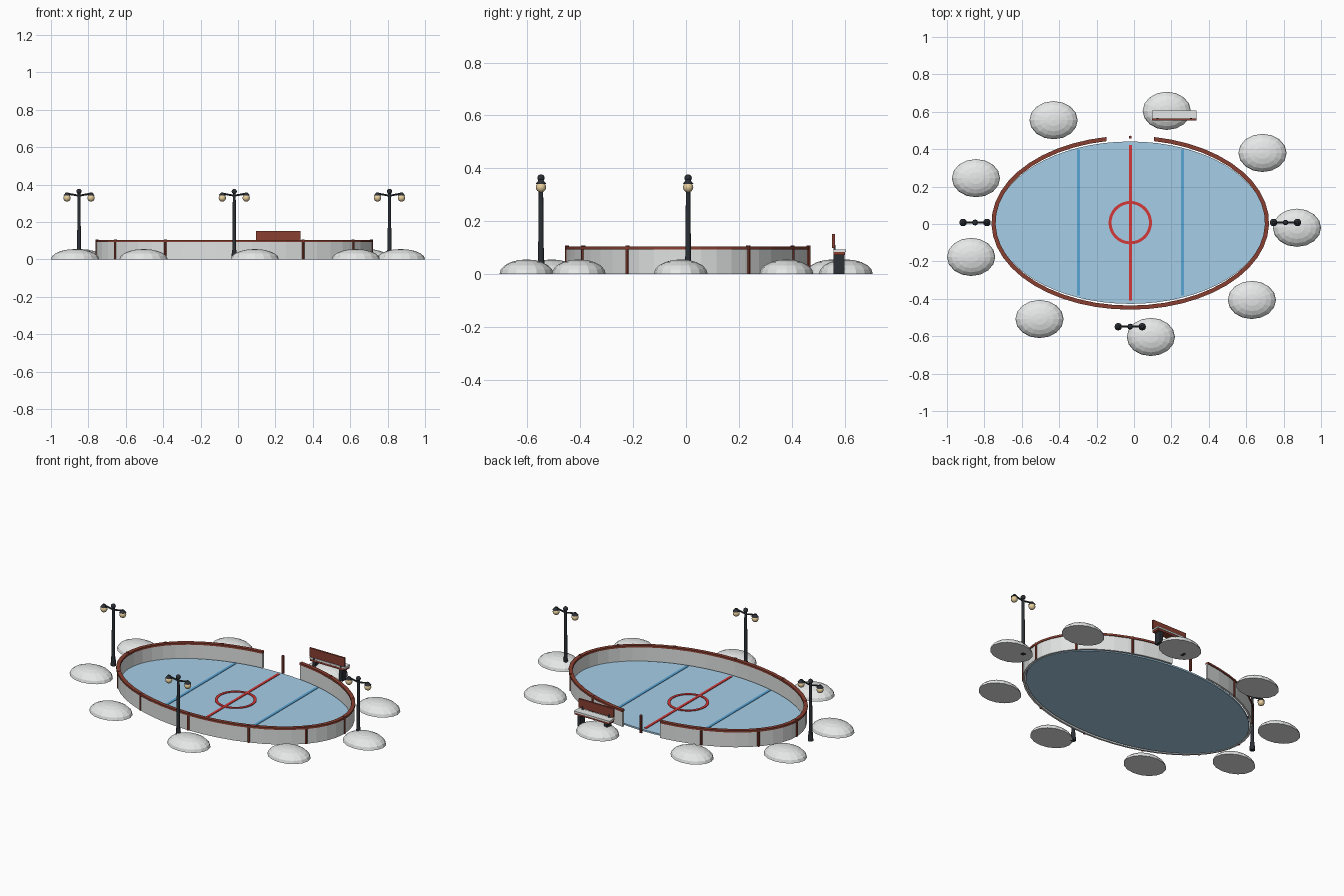
import bpy, bmesh, math
from mathutils import Vector, Matrix

cube = bpy.data.objects.get("Cube")
if cube:
    bpy.data.objects.remove(cube, do_unlink=True)

CX, CY = -0.02, 0.007          # rink centre
WALL_A, WALL_B = 0.731, 0.454  # wall ellipse
ICE_A, ICE_B = 0.722, 0.434


def material(name, r, g, b):
    m = bpy.data.materials.new(name)
    m.use_nodes = True
    m.diffuse_color = (r, g, b, 1)
    m.node_tree.nodes["Principled BSDF"].inputs["Base Color"].default_value = (r, g, b, 1)
    return m


ICE = material("ice blue", 0.42, 0.68, 0.88)
SNOW = material("snow white", 0.87, 0.88, 0.88)
BOARD = material("board grey", 0.74, 0.76, 0.75)
WOOD = material("red brown wood", 0.25, 0.05, 0.03)
RED = material("line red", 0.66, 0.04, 0.04)
BLUE = material("line blue", 0.1, 0.38, 0.68)
IRON = material("dark iron", 0.025, 0.03, 0.037)
GLOW = material("lantern cream", 0.85, 0.66, 0.36)


def finish(name, bm, mat, smooth=False):
    bmesh.ops.recalc_face_normals(bm, faces=bm.faces)
    mesh = bpy.data.meshes.new(name)
    bm.to_mesh(mesh)
    bm.free()
    mesh.materials.append(mat)
    ob = bpy.data.objects.new(name, mesh)
    bpy.context.collection.objects.link(ob)
    if smooth:
        bpy.ops.object.select_all(action='DESELECT')
        ob.select_set(True)
        bpy.context.view_layer.objects.active = ob
        bpy.ops.object.shade_smooth_by_angle(angle=math.radians(40))
    return ob


def box(name, center, size, mat):
    bm = bmesh.new()
    bmesh.ops.create_cube(bm, size=1, matrix=Matrix.Translation(center) @ Matrix.Diagonal((*size, 1)))
    return finish(name, bm, mat)


def rod(name, start, end, r1, r2, mat, sides=10):
    a, b = Vector(start), Vector(end)
    turn = (b - a).to_track_quat('Z', 'Y').to_matrix().to_4x4()
    bm = bmesh.new()
    bmesh.ops.create_cone(bm, cap_ends=True, segments=sides, radius1=r1, radius2=r2,
                          depth=(b - a).length, matrix=Matrix.Translation((a + b) / 2) @ turn)
    return finish(name, bm, mat, True)


def ball(name, center, radius, mat):
    bm = bmesh.new()
    bmesh.ops.create_uvsphere(bm, u_segments=12, v_segments=8, radius=radius,
                              matrix=Matrix.Translation(center))
    return finish(name, bm, mat, True)


def band(name, a, b, start, stop, n, half, z0, z1, mat):
    """Rectangular section swept along an elliptical arc, given in degrees."""
    closed = stop - start >= 360
    bm = bmesh.new()
    rows = []
    for i in range(n if closed else n + 1):
        t = math.radians(start + (stop - start) * i / n)
        p = Vector((CX + a * math.cos(t), CY + b * math.sin(t), 0))
        out = Vector((b * math.cos(t), a * math.sin(t), 0)).normalized() * half
        rows.append([bm.verts.new((q.x, q.y, z)) for q, z in
                     ((p - out, z0), (p + out, z0), (p + out, z1), (p - out, z1))])
    for i in range(n):
        r, s = rows[i], rows[(i + 1) % len(rows)]
        for k in range(4):
            bm.faces.new((r[k], r[(k + 1) % 4], s[(k + 1) % 4], s[k]))
    if not closed:
        bm.faces.new(rows[0])
        bm.faces.new(rows[-1])
    return finish(name, bm, mat)


# Ice sheet
bm = bmesh.new()
bmesh.ops.create_cone(bm, cap_ends=True, segments=64, radius1=1, radius2=1, depth=1,
                      matrix=Matrix.Translation((CX, CY, 0.005)) @ Matrix.Diagonal((ICE_A, ICE_B, 0.01, 1)))
finish("ice_sheet", bm, ICE, True)

# Painted markings
box("centre_line", (CX, CY, 0.0115), (0.016, 0.83, 0.004), RED)
band("centre_circle", 0.108, 0.108, 0, 360, 40, 0.008, 0.0095, 0.0137, RED)
for side, label in ((-1, "right"), (1, "left")):
    box("blue_line_" + label, (CX + side * 0.278, CY, 0.0115), (0.016, 0.78, 0.003), BLUE)

# Boards with an entrance gap at the back
band("board_wall", WALL_A, WALL_B, 100, 440, 46, 0.006, 0, 0.094, BOARD)
band("top_rail", WALL_A, WALL_B, 100, 440, 46, 0.011, 0.092, 0.104, WOOD)
for i in range(12):
    t = math.radians(30 * i)
    x, y = CX + (WALL_A + 0.003) * math.cos(t), CY + (WALL_B + 0.003) * math.sin(t)
    rod("board_post", (x, y, 0), (x, y, 0.107), 0.008, 0.008, WOOD, 8)

# Snow mounds
mounds = [(-0.43, 0.555), (0.175, 0.605), (0.687, 0.38), (-0.845, 0.245), (-0.871, -0.176),
          (-0.505, -0.508), (0.09, -0.604), (0.63, -0.406), (0.871, -0.02)]
for x, y in mounds:
    bm = bmesh.new()
    bmesh.ops.create_uvsphere(bm, u_segments=16, v_segments=10, radius=1)
    bmesh.ops.bisect_plane(bm, geom=bm.verts[:] + bm.edges[:] + bm.faces[:], dist=1e-5,
                           plane_co=(0, 0, 0), plane_no=(0, 0, 1), clear_inner=True)
    bmesh.ops.holes_fill(bm, edges=[e for e in bm.edges if e.is_boundary], sides=0)
    bm.transform(Matrix.Translation((x, y, 0)) @ Matrix.Diagonal((0.129, 0.102, 0.055, 1)))
    finish("snow_mound", bm, SNOW)

# Twin-lantern lamp posts
for x, y in ((-0.85, 0.008), (0.81, 0.008), (-0.02, -0.549)):
    rod("lamp_base", (x, y, 0), (x, y, 0.05), 0.016, 0.013, IRON)
    rod("lamp_pole", (x, y, 0.05), (x, y, 0.355), 0.011, 0.008, IRON)
    ball("lamp_finial", (x, y, 0.363), 0.014, IRON)
    for side in (-1, 1):
        lx = x + side * 0.064
        rod("lamp_arm", (x, y, 0.34), (lx, y, 0.352), 0.005, 0.005, IRON, 8)
        ball("lantern_globe", (lx, y, 0.328), 0.0195, GLOW)
        rod("lantern_cap", (lx, y, 0.341), (lx, y, 0.357), 0.02, 0.007, IRON, 12)

# Bench with snow on its seat
box("bench_seat", (0.215, 0.58, 0.077), (0.235, 0.045, 0.012), WOOD)
box("seat_snow", (0.215, 0.582, 0.088), (0.24, 0.048, 0.01), SNOW)
box("bench_back", (0.215, 0.558, 0.125), (0.237, 0.011, 0.054), WOOD)
for x in (0.125, 0.305):
    box("bench_leg", (x, 0.579, 0.036), (0.02, 0.042, 0.072), IRON)
    box("back_support", (x, 0.562, 0.09), (0.012, 0.008, 0.04), IRON)
